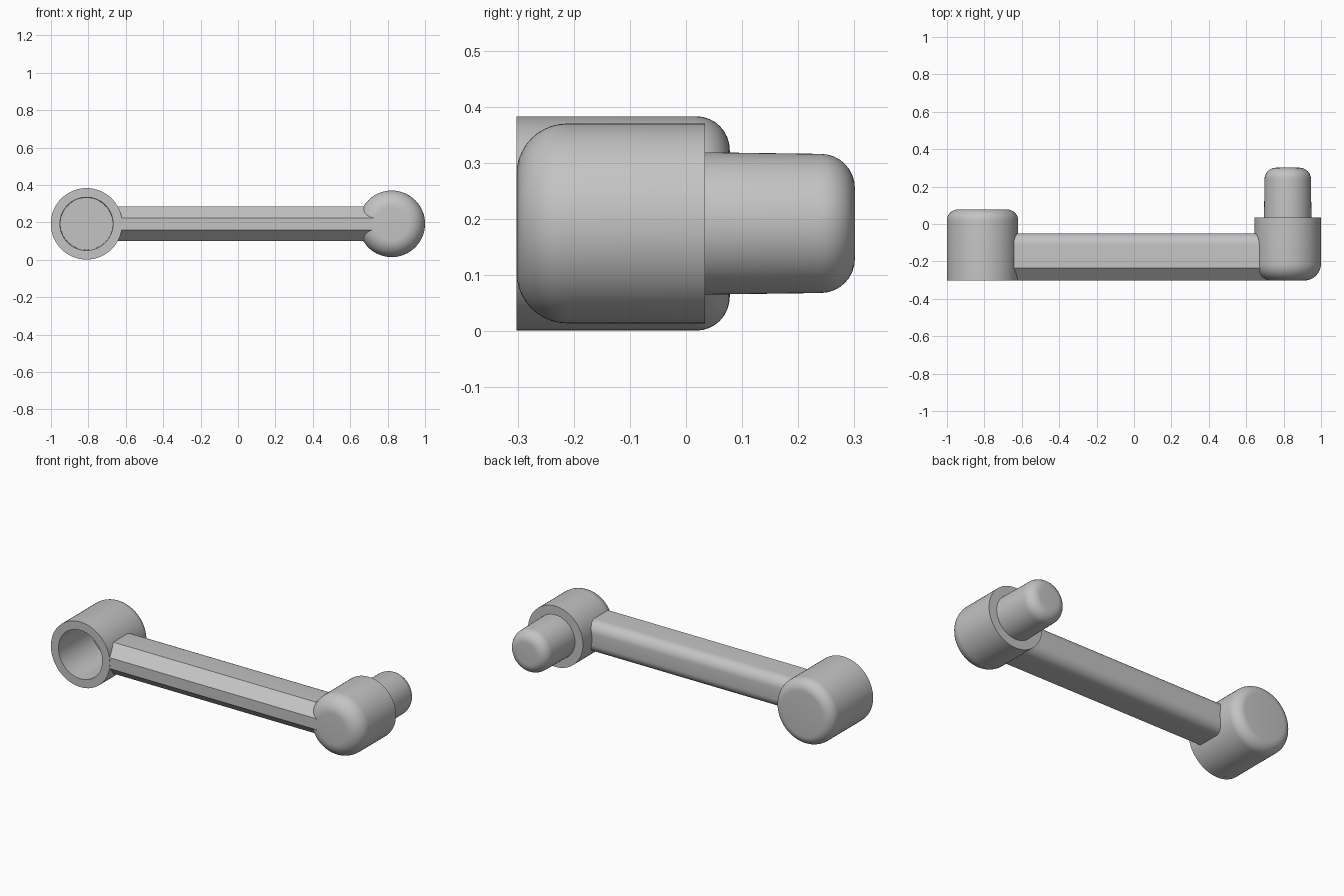
import bpy
import bmesh
import math
from mathutils import Vector

cube = bpy.data.objects.get("Cube")
if cube:
    bpy.data.objects.remove(cube, do_unlink=True)

AXIS_Z = 0.192

grey = bpy.data.materials.new("plain grey")
grey.use_nodes = True
grey.diffuse_color = (0.55, 0.55, 0.55, 1)
grey.node_tree.nodes["Principled BSDF"].inputs["Base Color"].default_value = grey.diffuse_color


def arc(cx, cy, r, start, end, steps=8):
    """Points on a circular arc, angles in degrees."""
    angles = [math.radians(start + (end - start) * i / steps) for i in range(steps + 1)]
    return [(cx + r * math.cos(a), cy + r * math.sin(a)) for a in angles]


def finish(name, bm):
    bmesh.ops.remove_doubles(bm, verts=bm.verts, dist=0.0001)
    bmesh.ops.recalc_face_normals(bm, faces=bm.faces)
    mesh = bpy.data.meshes.new(name)
    bm.to_mesh(mesh)
    bm.free()
    mesh.materials.append(grey)
    obj = bpy.data.objects.new(name, mesh)
    bpy.context.collection.objects.link(obj)
    bpy.ops.object.select_all(action="DESELECT")
    obj.select_set(True)
    bpy.context.view_layer.objects.active = obj
    bpy.ops.object.shade_smooth_by_angle(angle=math.radians(30))
    return obj


def lathe(name, x, profile, sides=64):
    """Turn a (radius, y) profile around an axis along y."""
    bm = bmesh.new()
    verts = [bm.verts.new((x + r, y, AXIS_Z)) for r, y in profile]
    edges = [bm.edges.new(pair) for pair in zip(verts, verts[1:])]
    bmesh.ops.spin(bm, geom=verts + edges, cent=Vector((x, 0, AXIS_Z)),
                   axis=(0, 1, 0), angle=math.tau, steps=sides)
    return finish(name, bm)


# Hollow socket, open at the front and rounded at the back
lathe("socket", -0.81,
      [(0, 0.0), (0.139, 0.0), (0.142, -0.302), (0.191, -0.302)]
      + arc(0.131, 0.018, 0.06, 0, 90) + [(0, 0.078)])

# Solid boss, rounded at the front
lathe("boss", 0.822,
      [(0, -0.302)] + arc(0.088, -0.212, 0.09, -90, 0, 10)
      + [(0.178, 0.034), (0, 0.034)])

# Slightly tapered pin with a rounded tip
lathe("pin", 0.822,
      [(0, 0.02), (0.127, 0.02)] + arc(0.063, 0.24, 0.061, 0, 90) + [(0, 0.301)])

# Connecting bar: chamfered front edges, rounded back edges
half = 0.092
upper = [(-0.301, 0.032), (-0.236, half)] + arc(-0.11, half - 0.06, 0.06, 90, 0)
section = upper + [(y, -z) for y, z in reversed(upper)]
bm = bmesh.new()
cap = bm.faces.new([bm.verts.new((-0.65, y, AXIS_Z + z)) for y, z in section])
side = bmesh.ops.extrude_face_region(bm, geom=[cap], use_keep_orig=True)
bmesh.ops.translate(bm, vec=(1.45, 0, 0),
                    verts=[v for v in side["geom"] if isinstance(v, bmesh.types.BMVert)])
finish("bar", bm)
